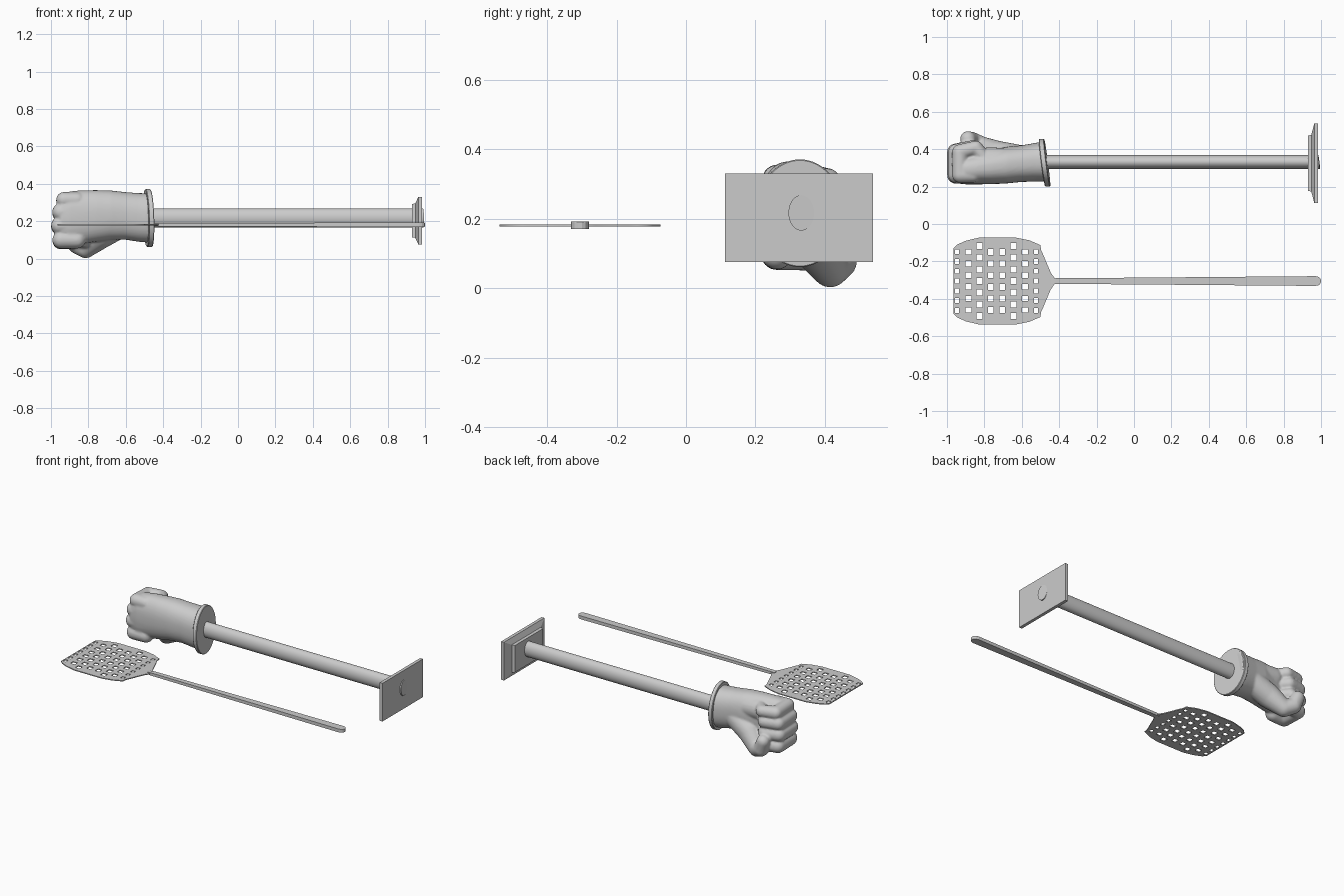
import bpy, bmesh
from math import sin, cos, tau
from mathutils import Vector

if "Cube" in bpy.data.objects:
    bpy.data.objects.remove(bpy.data.objects["Cube"])


def finish(name, bm, smooth=True, angle=0.6):
    me = bpy.data.meshes.new(name)
    bmesh.ops.recalc_face_normals(bm, faces=bm.faces)
    bm.to_mesh(me)
    bm.free()
    ob = bpy.data.objects.new(name, me)
    bpy.context.collection.objects.link(ob)
    if smooth:
        bpy.ops.object.select_all(action='DESELECT')
        ob.select_set(True)
        bpy.context.view_layer.objects.active = ob
        bpy.ops.object.shade_smooth_by_angle(angle=angle)
    return ob


def ellipse(x, cy, cz, ry, rz, n=48, shear_y=0.0, shear_z=0.0, power=1.0):
    """Closed ring across the x axis; the shears tilt its plane."""
    ring = []
    for i in range(n):
        c, s = cos(tau * i / n), sin(tau * i / n)
        dy = ry * abs(c) ** power * (1 if c >= 0 else -1)
        dz = rz * abs(s) ** power * (1 if s >= 0 else -1)
        ring.append((x + shear_y * dy + shear_z * dz, cy + dy, cz + dz))
    return ring


def rect(x, cy, cz, hy, hz):
    return [(x, cy + a * hy, cz + b * hz) for a, b in ((-1, -1), (1, -1), (1, 1), (-1, 1))]


def loft(bm, rings):
    rows = [[bm.verts.new(p) for p in r] for r in rings]
    n = len(rows[0])
    for a, b in zip(rows, rows[1:]):
        for i in range(n):
            bm.faces.new((a[i], a[(i + 1) % n], b[(i + 1) % n], b[i]))
    bm.faces.new(rows[0][::-1])
    bm.faces.new(rows[-1])


def capsule(bm, a, ra, b, rb):
    """Tapered capsule: hull of two spheres."""
    tmp = bmesh.new()
    for p, r in ((a, ra), (b, rb)):
        new = bmesh.ops.create_icosphere(tmp, subdivisions=3, radius=r)['verts']
        bmesh.ops.translate(tmp, verts=new, vec=Vector(p))
    res = bmesh.ops.convex_hull(tmp, input=tmp.verts)
    bmesh.ops.delete(tmp, geom=list({v for v in res['geom_interior'] if isinstance(v, bmesh.types.BMVert)}),
                     context='VERTS')
    bmesh.ops.recalc_face_normals(tmp, faces=tmp.faces)
    me = bpy.data.meshes.new("tmp")
    tmp.to_mesh(me)
    tmp.free()
    bm.from_mesh(me)
    bpy.data.meshes.remove(me)


def chain(bm, pts):
    """Row of capsules through (x, y, z, radius) points."""
    for a, b in zip(pts, pts[1:]):
        capsule(bm, a[:3], a[3], b[:3], b[3])


# fist: forearm and palm
bm = bmesh.new()
body = [(-0.475, .335, .217, .108, .132), (-0.53, .33, .22, .103, .13), (-0.60, .323, .228, .098, .127),
        (-0.68, .315, .232, .098, .132), (-0.76, .305, .228, .092, .138), (-0.84, .297, .222, .085, .143),
        (-0.90, .29, .217, .078, .142), (-0.945, .285, .212, .068, .128), (-0.965, .285, .21, .05, .10)]
loft(bm, [ellipse(*s, power=0.85) for s in body])
# fingers: z, knuckle x, radius
for z, kx, r in ((.100, -.945, .046), (.176, -.953, .045), (.249, -.948, .044), (.314, -.930, .041)):
    chain(bm, [(-.86, .262, z, r), (kx, .262, z, r * 1.04), (kx - .002, .385, z - .004, r),
               (kx + .085, .408, z - .006, r * .92), (kx + .13, .35, z - .004, r * .85)])
# thumb and its base
chain(bm, [(-.62, .35, .19, .075), (-.73, .37, .13, .075), (-.815, .415, .055, .053),
           (-.865, .445, .075, .047), (-.888, .455, .135, .042)])
# heel of the palm
chain(bm, [(-.62, .33, .27, .075), (-.78, .34, .28, .07)])
fist = finish("fist", bm, smooth=False)
rm = fist.modifiers.new("fuse", 'REMESH')
rm.mode = 'VOXEL'
rm.voxel_size = 0.007
rm.use_smooth_shade = True
sm = fist.modifiers.new("soften", 'SMOOTH')
sm.factor = 0.5
sm.iterations = 5

# cuff disc
bm = bmesh.new()
loft(bm, [ellipse(x, .328, .216, .127 - d, .155 - d, 64, -.13, -.03)
          for x, d in ((-.492, .003), (-.489, 0), (-.467, 0), (-.464, .003))])
finish("cuff", bm)

# rod
bm = bmesh.new()
loft(bm, [ellipse(x, .332, .217, .037, .051, 40, -.13, -.03) for x in (-.48, .99)])
finish("rod", bm)

# stepped end plate
bm = bmesh.new()
loft(bm, [rect(x, .325, .203, hy, hz) for x, hy, hz in
          ((.93, .147, .089), (.948, .152, .092), (.964, .213, .127), (.985, .213, .127))])
finish("end_plate", bm, smooth=False)

# swatter head: outline with staggered holes, filled and extruded
CY, CZ = -.305, .181
half = [(-.965, .176), (-.945, .195), (-.9, .215), (-.83, .232), (-.63, .232), (-.56, .218), (-.5, .192),
        (-.497, .165), (-.485, .14), (-.462, .085), (-.445, .045), (-.425, .016)]
outlines = [half + [(x, -v) for x, v in reversed(half)]]
# columns: offset from head centre, rows, vertical span, hole half width and half height
for off, rows, span, hw, hh in ((.031, 6, .155, .015, .016), (.092, 7, .187, .016, .016),
                                (.151, 6, .155, .016, .014), (.211, 7, .157, .011, .013)):
    for side in (-1, 1):
        x = -.735 + side * off
        for i in range(rows):
            v = span * (2 * i / (rows - 1) - 1)
            outlines.append([(x - hw, v - hh), (x + hw, v - hh), (x + hw, v + hh), (x - hw, v + hh)])
cu = bpy.data.curves.new("swatter_head", 'CURVE')
cu.dimensions = '2D'
cu.fill_mode = 'BOTH'
cu.extrude = 0.003
for pts in outlines:
    sp = cu.splines.new('POLY')
    sp.points.add(len(pts) - 1)
    for p, (x, v) in zip(sp.points, pts):
        p.co = (x, v, 0, 1)
    sp.use_cyclic_u = True
head = bpy.data.objects.new("swatter_head", cu)
head.location = (0, CY, CZ)
bpy.context.collection.objects.link(head)
bpy.ops.object.select_all(action='DESELECT')
head.select_set(True)
bpy.context.view_layer.objects.active = head
bpy.ops.object.convert(target='MESH')

# swatter handle
bm = bmesh.new()
loft(bm, [rect(x, CY, CZ, hy, hz) for x, hy, hz in
          ((-.445, .012, .006), (-.42, .015, .009), (0, .018, .010), (.6, .023, .011), (.97, .026, .011),
           (.985, .023, .011), (.995, .016, .011), (1.0, .006, .010))])
finish("swatter_handle", bm, smooth=False)
